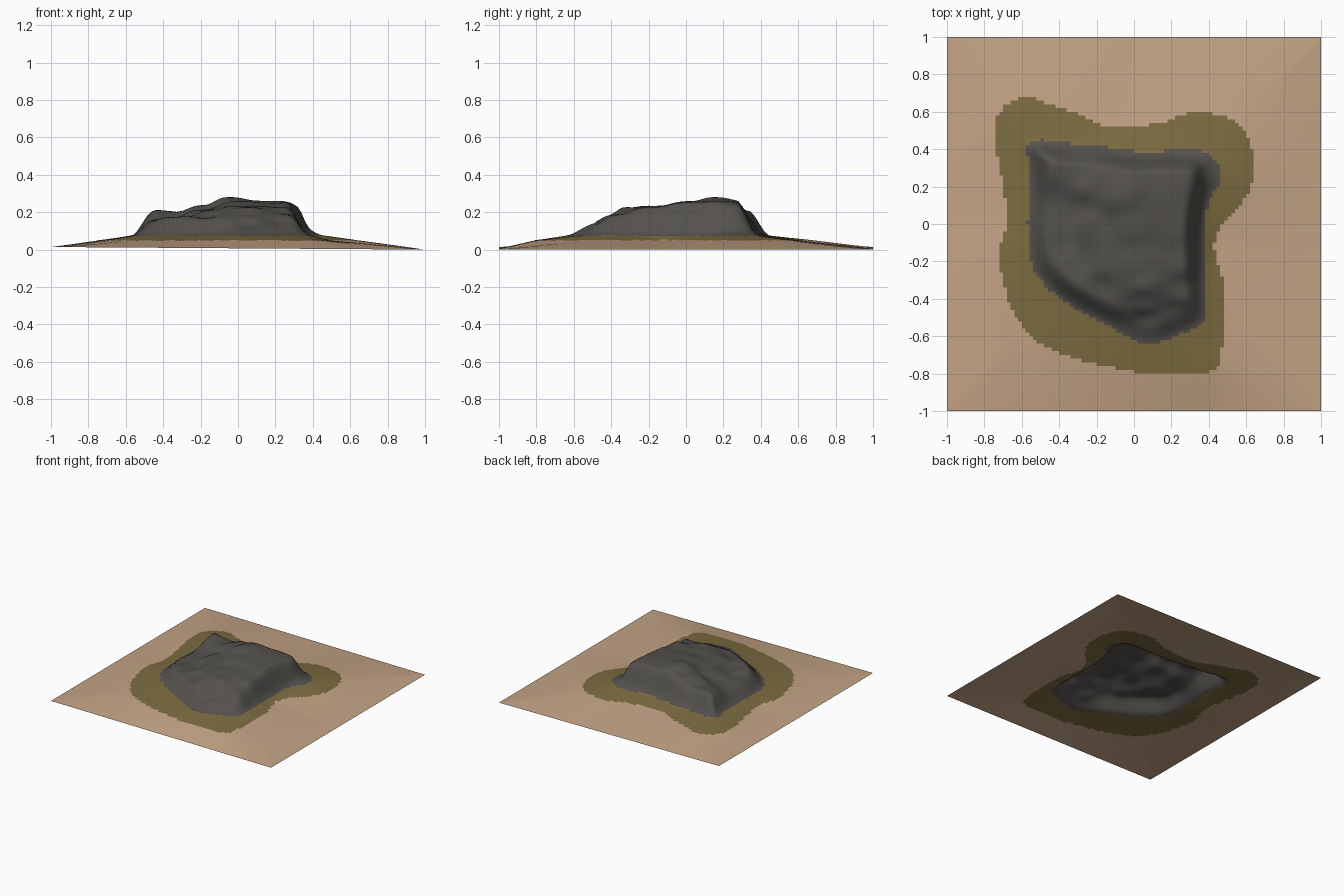
import bpy
import bmesh
from mathutils import Vector, noise, kdtree

default_cube = bpy.data.objects.get("Cube")
if default_cube:
    bpy.data.objects.remove(default_cube, do_unlink=True)

CELLS = 100
ROCK_FOOT = 0.075
GRASS_FOOT = 0.05
CLIFF_WIDTH = 0.12

# Outlines seen from above, in hundredths of a unit
ROCK_OUTLINE = [
    (-57, 42), (-50, 45), (-34, 43), (-15, 41), (0, 39), (15, 39), (35, 39),
    (42, 36), (46, 29), (46, 22), (41, 14), (38, 0), (38, -25), (38, -50),
    (25, -59), (5, -64), (-18, -52), (-35, -43), (-48, -32), (-55, -20),
    (-57, 0), (-56, 25)]
GRASS_OUTLINE = [
    (-74, 45), (-71, 61), (-58, 68), (-45, 64), (-30, 59), (-18, 53), (-5, 52),
    (15, 54), (28, 59), (42, 59), (56, 54), (63, 40), (63, 22), (55, 8),
    (46, -2), (43, -14), (48, -35), (47, -66), (40, -79), (10, -80),
    (-15, -76), (-45, -67), (-60, -54), (-68, -38), (-72, -15), (-68, 5)]
# Crest heights of the rock: x, y, z in hundredths
CRESTS = [
    (-45, 36, 21), (-30, 28, 20), (-20, 20, 24), (-4, 15, 28), (10, 10, 26),
    (20, 20, 26), (28, 25, 25), (41, 27, 11), (27, 0, 25), (26, -20, 23),
    (0, 0, 26), (0, -20, 24), (5, -32, 23), (28, -36, 19), (25, -50, 13),
    (5, -42, 18), (5, -53, 11), (-20, -35, 17), (-47, 5, 15), (-41, -12, 16),
    (-30, -20, 17), (-34, 5, 16), (-22, 0, 21), (-15, -22, 21)]


def material(name, colour):
    mat = bpy.data.materials.new(name)
    mat.use_nodes = True
    mat.diffuse_color = (*colour, 1)
    shader = next(n for n in mat.node_tree.nodes if n.type == "BSDF_PRINCIPLED")
    shader.inputs["Base Color"].default_value = (*colour, 1)
    shader.inputs["Roughness"].default_value = 0.9
    return mat


def smooth_loop(points, steps=12):
    """Closed smooth curve through the given points."""
    pts = [Vector(p) / 100 for p in points]
    count = len(pts)
    loop = []
    for i in range(count):
        a, b, c, d = (pts[(i + k) % count] for k in range(-1, 3))
        for s in range(steps):
            t = s / steps
            loop.append(b + 0.5 * t * (c - a + t * (
                2 * a - 5 * b + 4 * c - d + t * (3 * (b - c) + d - a))))
    return loop


class Region:
    """Area inside a closed curve, with distance to its edge."""

    def __init__(self, points):
        self.loop = smooth_loop(points)
        self.tree = kdtree.KDTree(len(self.loop))
        for i, p in enumerate(self.loop):
            self.tree.insert(p.to_3d(), i)
        self.tree.balance()

    def depth(self, x, y):
        """Distance to the edge, positive inside."""
        inside = False
        previous = self.loop[-1]
        for p in self.loop:
            if (p.y > y) != (previous.y > y):
                if x < p.x + (y - p.y) * (previous.x - p.x) / (previous.y - p.y):
                    inside = not inside
            previous = p
        distance = self.tree.find((x, y, 0))[2]
        return distance if inside else -distance


rock = Region(ROCK_OUTLINE)
grass = Region(GRASS_OUTLINE)


def crest_height(x, y):
    total = weights = 0
    for cx, cy, cz in CRESTS:
        gap = (x - cx / 100) ** 2 + (y - cy / 100) ** 2
        weight = 1 / (gap + 0.004) ** 2
        total += weight * cz / 100
        weights += weight
    return total / weights


def height(x, y):
    in_rock = rock.depth(x, y)
    # Steep rock, rounded off into the crest
    if in_rock > 0:
        t = min(1, in_rock / CLIFF_WIDTH)
        rise = t * t * (3 - 2 * t)
        bumps = 0.007 * noise.noise(Vector((x * 8, y * 8, 0.5)))
        return ROCK_FOOT + rise * (crest_height(x, y) + bumps - ROCK_FOOT)
    in_grass = grass.depth(x, y)
    # Grassy skirt
    if in_grass > 0:
        t = in_rock / (in_rock - in_grass)
        return ROCK_FOOT + t * (GRASS_FOOT - ROCK_FOOT)
    # Sand falling away to the border
    border = max(0, 1 - max(abs(x), abs(y)))
    t = -in_grass / (border - in_grass)
    return GRASS_FOOT + t * (0.007 * (1 - x) - GRASS_FOOT)


# Terrain sheet
bm = bmesh.new()
bmesh.ops.create_grid(bm, x_segments=CELLS, y_segments=CELLS, size=1)
for v in bm.verts:
    v.co.z = height(v.co.x, v.co.y)

# Colour each cell by the region holding its centre
for face in bm.faces:
    centre = face.calc_center_median()
    face.smooth = True
    if rock.depth(centre.x, centre.y) > 0:
        face.material_index = 2
    elif grass.depth(centre.x, centre.y) > 0:
        face.material_index = 1

mesh = bpy.data.meshes.new("rocky_hill_terrain")
bm.to_mesh(mesh)
bm.free()
mesh.materials.append(material("sand", (0.55, 0.37, 0.235)))
mesh.materials.append(material("dry_grass", (0.205, 0.15, 0.052)))
mesh.materials.append(material("dark_rock", (0.088, 0.082, 0.074)))
terrain = bpy.data.objects.new("rocky_hill_terrain", mesh)
bpy.context.collection.objects.link(terrain)
